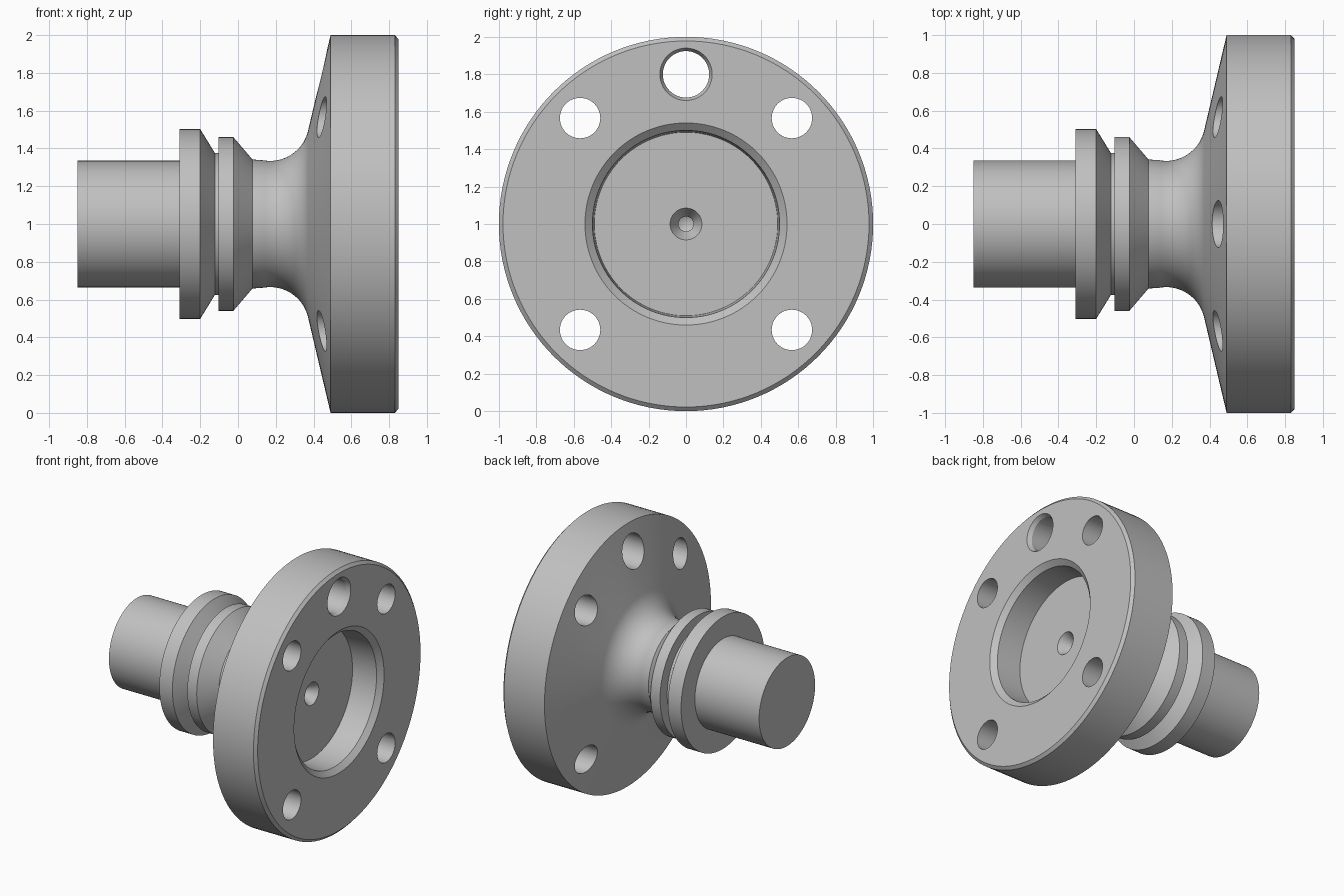
import bpy, bmesh, math
from mathutils import Vector

cube = bpy.data.objects.get("Cube")
if cube:
    bpy.data.objects.remove(cube, do_unlink=True)

# Single machined-metal colour
steel = bpy.data.materials.new("plain_grey_metal")
steel.use_nodes = True
GREY = (0.53, 0.53, 0.53, 1.0)
steel.diffuse_color = GREY
steel.node_tree.nodes["Principled BSDF"].inputs["Base Color"].default_value = GREY


def lathe(name, profile, y=0.0, z=1.0, steps=128):
    """Revolve (x, radius) points around an axis parallel to x."""
    bm = bmesh.new()
    verts = [bm.verts.new((x, y, z + r)) for x, r in profile]
    edges = [bm.edges.new(pair) for pair in zip(verts, verts[1:])]
    bmesh.ops.spin(bm, geom=verts + edges, cent=(0, y, z), axis=(1, 0, 0),
                   angle=math.tau, steps=steps, use_duplicate=False)
    bmesh.ops.remove_doubles(bm, verts=bm.verts, dist=1e-5)
    bmesh.ops.recalc_face_normals(bm, faces=bm.faces)
    mesh = bpy.data.meshes.new(name)
    bm.to_mesh(mesh)
    bm.free()
    mesh.materials.append(steel)
    obj = bpy.data.objects.new(name, mesh)
    bpy.context.collection.objects.link(obj)
    return obj


# Shaft end, two collars with a groove between them
shaft = [(-0.85, 0), (-0.85, 0.336), (-0.31, 0.336), (-0.31, 0.502), (-0.2, 0.502),
         (-0.122, 0.375), (-0.104, 0.375), (-0.104, 0.46), (-0.025, 0.46), (0.077, 0.341)]
# Rounded neck flaring into the flange
R = 0.206
neck = []
for i in range(17):
    a = math.radians(-12 + i * (76.5 + 12) / 16)
    neck.append((0.17 + R * math.sin(a), 0.334 + R * (1 - math.cos(a))))
# Flange with chamfered rim, recess and centre drilling
flange = [(0.49, 1), (0.83, 1), (0.85, 0.978)]
recess = [(0.85, 0.54), (0.815, 0.5), (0.62, 0.49)]
centre_hole = [(0.62, 0.085), (0.54, 0.04), (0.48, 0.04), (0.46, 0)]
body = lathe("flanged_shaft", shaft + neck + flange + recess + centre_hole)

# Four bolt holes and one larger chamfered hole at the top
cutters = []
for sy in (-1, 1):
    for sz in (-1, 1):
        cutters.append(lathe("bolt_hole_cutter",
                             [(0.2, 0), (0.2, 0.108), (1, 0.108), (1, 0)],
                             sy * 0.566, 1 + sz * 0.566, 48))
cutters.append(lathe("top_hole_cutter",
                     [(0.2, 0), (0.2, 0.124), (0.82, 0.124), (0.85, 0.14), (1, 0.14), (1, 0)],
                     0, 1.8, 48))

bpy.ops.object.select_all(action='DESELECT')
bpy.context.view_layer.objects.active = body
body.select_set(True)
for cutter in cutters:
    cutter.hide_render = True
    mod = body.modifiers.new("hole", 'BOOLEAN')
    mod.operation = 'DIFFERENCE'
    mod.solver = 'EXACT'
    mod.object = cutter
    bpy.ops.object.modifier_apply(modifier=mod.name)
    bpy.data.objects.remove(cutter, do_unlink=True)

bpy.ops.object.shade_smooth_by_angle(angle=math.radians(20))
